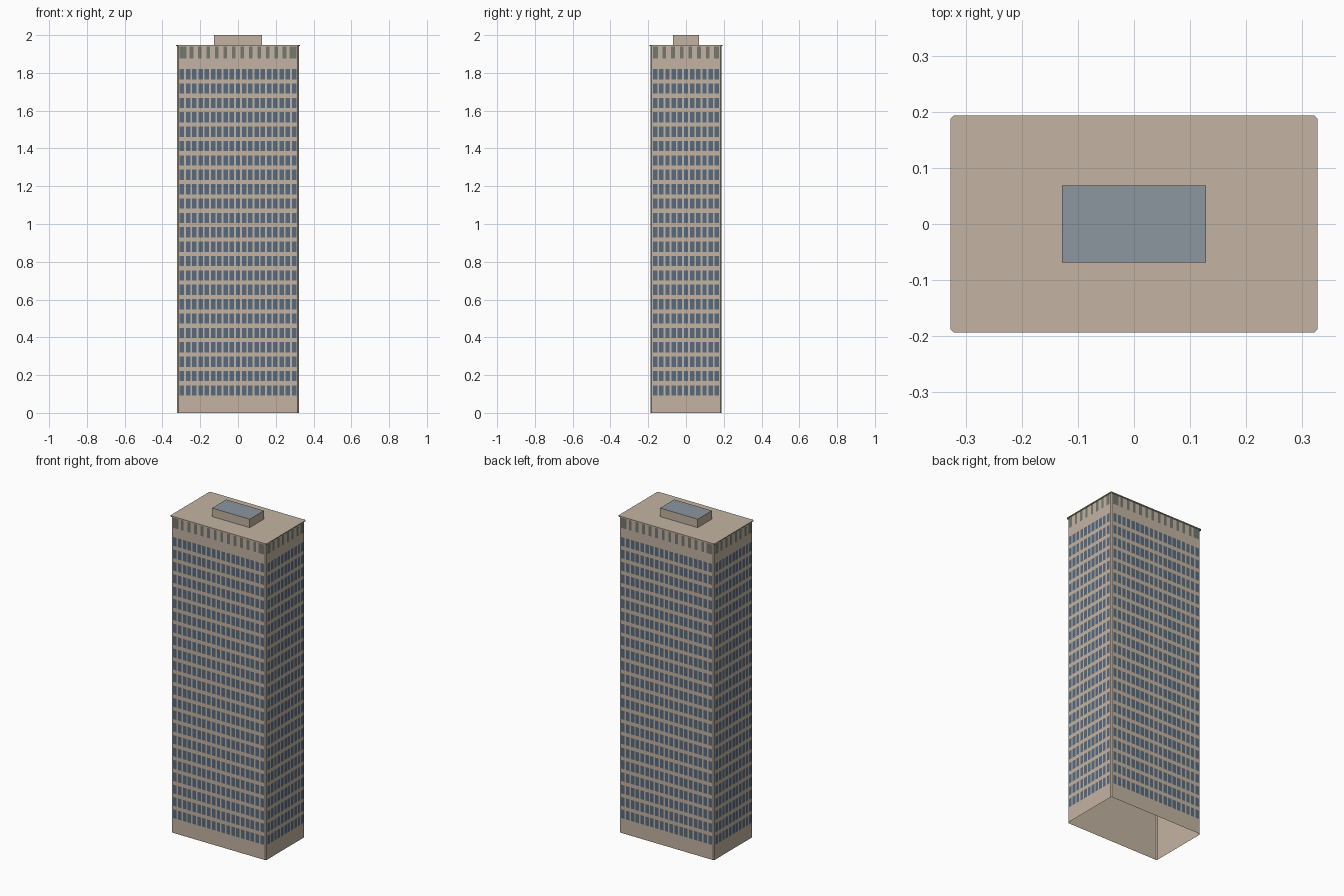
import bpy
import bmesh
from mathutils import Vector

old = bpy.data.objects.get("Cube")
if old:
    bpy.data.objects.remove(old, do_unlink=True)


def srgb(r, g, b):
    lin = [(c / 255 / 12.92) if c < 10 else ((c / 255 + 0.055) / 1.055) ** 2.4 for c in (r, g, b)]
    return (*lin, 1.0)


def material(name, colour):
    m = bpy.data.materials.new(name)
    m.use_nodes = True
    m.diffuse_color = colour
    m.node_tree.nodes["Principled BSDF"].inputs["Base Color"].default_value = colour
    return m


STONE = material("tan stone", srgb(196, 180, 162))
GLASS = material("blue glass", srgb(88, 107, 128))
VENT = material("grey green louvre", srgb(116, 121, 112))
ROOFING = material("grey blue roofing", srgb(140, 150, 160))

HX, HY = 0.322, 0.188        # wall half sizes
EAVE = 1.942                 # top of the walls
ROOF = 1.948                 # top of the roof slab


def finish(name, bm, mats):
    mesh = bpy.data.meshes.new(name)
    bm.to_mesh(mesh)
    bm.free()
    for m in mats:
        mesh.materials.append(m)
    obj = bpy.data.objects.new(name, mesh)
    bpy.context.collection.objects.link(obj)
    return obj


def block(name, hx, hy, z0, z1, mats, chamfer=0.0, open_base=False, top_mat=0):
    """Upright box with optional chamfered corners, open base and coloured top."""
    bm = bmesh.new()
    bmesh.ops.create_cube(bm, size=1)
    for v in bm.verts:
        v.co = Vector((v.co.x * 2 * hx, v.co.y * 2 * hy, z1 if v.co.z > 0 else z0))
    if chamfer:
        upright = [e for e in bm.edges if abs(e.verts[0].co.z - e.verts[1].co.z) > 1e-4]
        bmesh.ops.bevel(bm, geom=upright, offset=chamfer, segments=1, affect='EDGES')
    bm.normal_update()
    for f in bm.faces:
        if f.normal.z > 0.9:
            f.material_index = top_mat
    if open_base:
        base = [f for f in bm.faces if f.normal.z < -0.9]
        bmesh.ops.delete(bm, geom=base, context='FACES_ONLY')
    return finish(name, bm, mats)


# Main masses
block("tower_walls", HX, HY, 0, EAVE, [STONE], chamfer=0.006, open_base=True)
block("roof_slab", HX + 0.005, HY + 0.005, EAVE, ROOF, [STONE], chamfer=0.005)
block("roof_plant_room", 0.128, 0.069, ROOF, 2.0, [STONE, ROOFING], top_mat=1)

# Each side: outward direction, direction along the wall, distance from the centre
SIDES = {
    "front": (Vector((0, -1, 0)), Vector((1, 0, 0)), HY),
    "back": (Vector((0, 1, 0)), Vector((-1, 0, 0)), HY),
    "left": (Vector((1, 0, 0)), Vector((0, 1, 0)), HX),
    "right": (Vector((-1, 0, 0)), Vector((0, -1, 0)), HX),
}


def spaced(count, reach):
    """Evenly spaced centres from -reach to reach."""
    return [reach * (2 * i / (count - 1) - 1) for i in range(count)]


def panes(name, side, cells, mat):
    """Flat plates on one wall; each cell is (centre, width, bottom, top)."""
    out, along, dist = SIDES[side]
    bm = bmesh.new()
    for c, w, z0, z1 in cells:
        corners = [(c - w / 2, z0), (c + w / 2, z0), (c + w / 2, z1), (c - w / 2, z1)]
        bm.faces.new([bm.verts.new(out * (dist + 0.0015) + along * u + Vector((0, 0, z)))
                      for u, z in corners])
    finish(side + "_" + name, bm, [mat])


FLOORS, PITCH, FIRST, TALL = 23, 0.0761, 0.092, 0.054

for side in SIDES:
    wide = side in ("front", "back")
    # Office windows
    reach, columns = (0.297, 19) if wide else (0.163, 11)
    cells = [(c, 0.0235, FIRST + k * PITCH, FIRST + k * PITCH + TALL)
             for k in range(FLOORS) for c in spaced(columns, reach)]
    panes("windows", side, cells, GLASS)
    # Louvres below the roof, with a broader one at each end
    reach, columns, broad = (0.291, 14, 0.037) if wide else (0.161, 8, 0.028)
    spots = spaced(columns, reach)
    cells = [(c, broad if i in (0, columns - 1) else 0.019, 1.877, 1.939)
             for i, c in enumerate(spots)]
    panes("louvres", side, cells, VENT)
